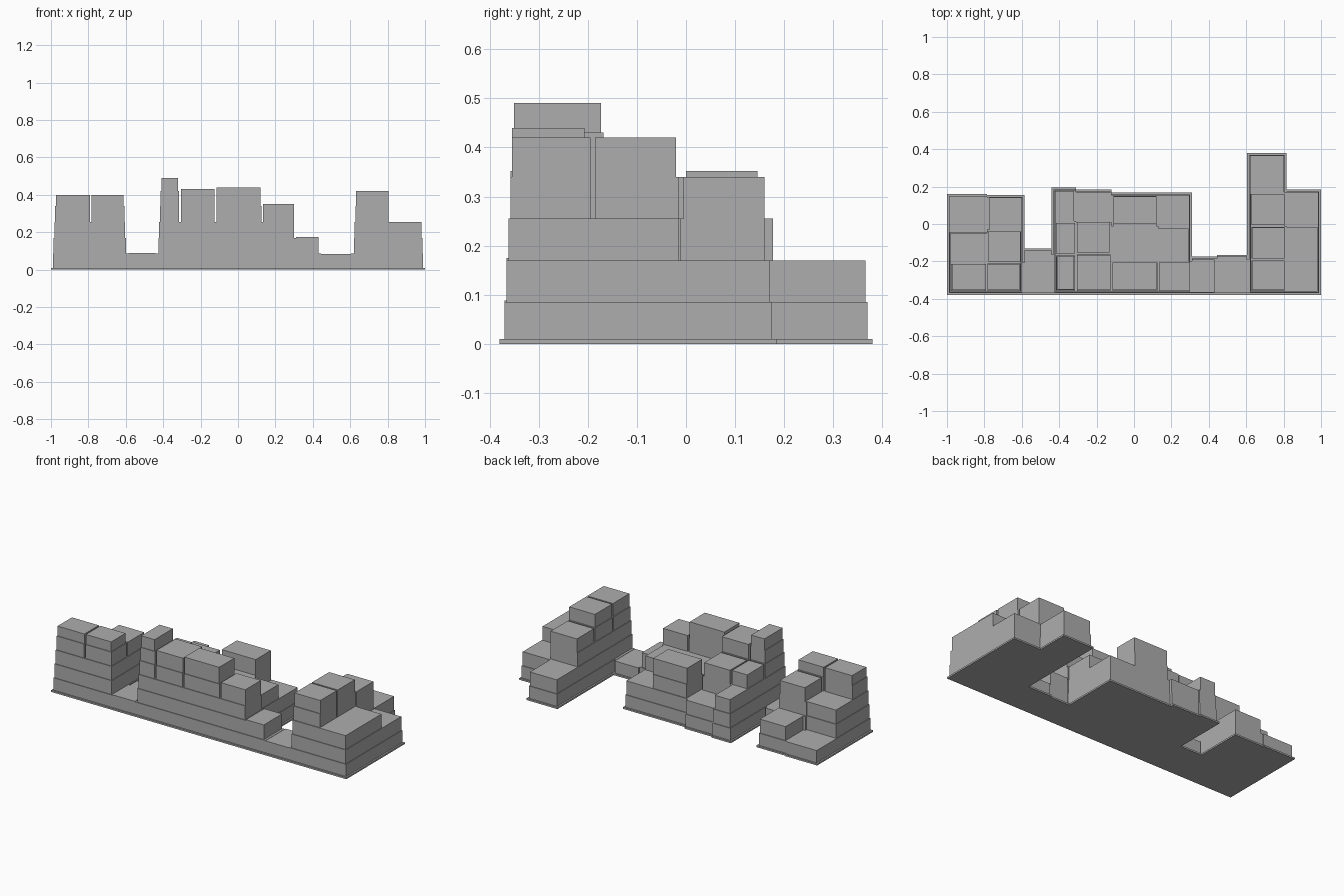
import bpy, bmesh

cube = bpy.data.objects.get("Cube")
if cube:
    bpy.data.objects.remove(cube, do_unlink=True)

stone = bpy.data.materials.new("grey_stone")
stone.use_nodes = True
GREY = (0.42, 0.42, 0.42, 1)
stone.diffuse_color = GREY
stone.node_tree.nodes["Principled BSDF"].inputs["Base Color"].default_value = GREY

SLAB = 0.01
LEVELS = [SLAB, 0.085, 0.17, 0.255, 0.34, 0.42]   # bottom of each course

# Strips running front to back: name, x range, row edges in y, top of each row
STRIPS = [
    ("left_tower_outer", -1, -0.787, [-0.38, -0.205, -0.03, 0.16], [0.40, 0.255, 0.085]),
    ("left_tower_inner", -0.787, -0.585, [-0.38, -0.205, -0.03, 0.155], [0.40, 0.34, 0.17]),
    ("left_link_wall", -0.585, -0.44, [-0.38, -0.13], [0.088]),
    ("hall_corner", -0.44, -0.31, [-0.38, -0.163, 0.015, 0.195], [0.49, 0.34, 0.255]),
    ("hall_left", -0.31, -0.12, [-0.38, -0.158, 0.02, 0.185], [0.43, 0.34, 0.17]),
    ("hall_middle", -0.12, 0.13, [-0.38, -0.197, -0.01, 0.168], [0.44, 0.255, 0.352]),
    ("hall_right", 0.13, 0.31, [-0.38, -0.197, -0.015, 0.168], [0.352, 0.255, 0.17]),
    ("hall_step", 0.31, 0.445, [-0.38, -0.175], [0.175]),
    ("right_link_wall", 0.445, 0.605, [-0.38, -0.165], [0.083]),
    ("right_tower_inner", 0.605, 0.815, [-0.38, -0.19, -0.01, 0.17, 0.38],
     [0.42, 0.42, 0.34, 0.17]),
    ("right_tower_outer", 0.815, 1, [-0.38, -0.005, 0.185], [0.255, 0.17]),
]

CELLS = []
for name, x0, x1, rows, tops in STRIPS:
    for i, top in enumerate(tops):
        CELLS.append((f"{name}_row_{i + 1}", x0, x1, rows[i], rows[i + 1], top))


def height_at(x, y):
    for _, x0, x1, y0, y1, top in CELLS:
        if x0 < x < x1 and y0 < y < y1:
            return top
    return 0


def side_inset(x, y, course):
    """Setback of one side, from the height of the block next to it."""
    beside = height_at(x, y)
    if beside < 0.1 and not (beside and course == 0):
        return 0.01 + 0.004 * course          # open side
    if beside < LEVELS[course] + 0.02:
        return 0.01                           # side above a lower terrace
    return 0.005 if course > 2 else 0         # joined side


def add_box(bm, x0, x1, y0, y1, z0, z1):
    verts = bmesh.ops.create_cube(bm, size=1)["verts"]
    for v in verts:
        v.co = (x1 if v.co.x > 0 else x0,
                y1 if v.co.y > 0 else y0,
                z1 if v.co.z > 0 else z0)


def finish(bm, name):
    mesh = bpy.data.meshes.new(name)
    bm.to_mesh(mesh)
    bm.free()
    mesh.materials.append(stone)
    bpy.context.collection.objects.link(bpy.data.objects.new(name, mesh))


# Thin base slab following the footprint
slab = bmesh.new()
for name, x0, x1, rows, tops in STRIPS:
    add_box(slab, x0, x1, rows[0], rows[-1], 0, SLAB)
finish(slab, "base_slab")

# Stepped stacks of stone courses
EPS = 0.004
for name, x0, x1, y0, y1, top in CELLS:
    xm, ym = (x0 + x1) / 2, (y0 + y1) / 2
    bottoms = [z for z in LEVELS if z < top - 0.02]
    bm = bmesh.new()
    for k, z in enumerate(bottoms):
        z_top = top if k == len(bottoms) - 1 else LEVELS[k + 1]
        add_box(bm,
                x0 + side_inset(x0 - EPS, ym, k), x1 - side_inset(x1 + EPS, ym, k),
                y0 + side_inset(xm, y0 - EPS, k), y1 - side_inset(xm, y1 + EPS, k),
                z, z_top)
    finish(bm, name)
